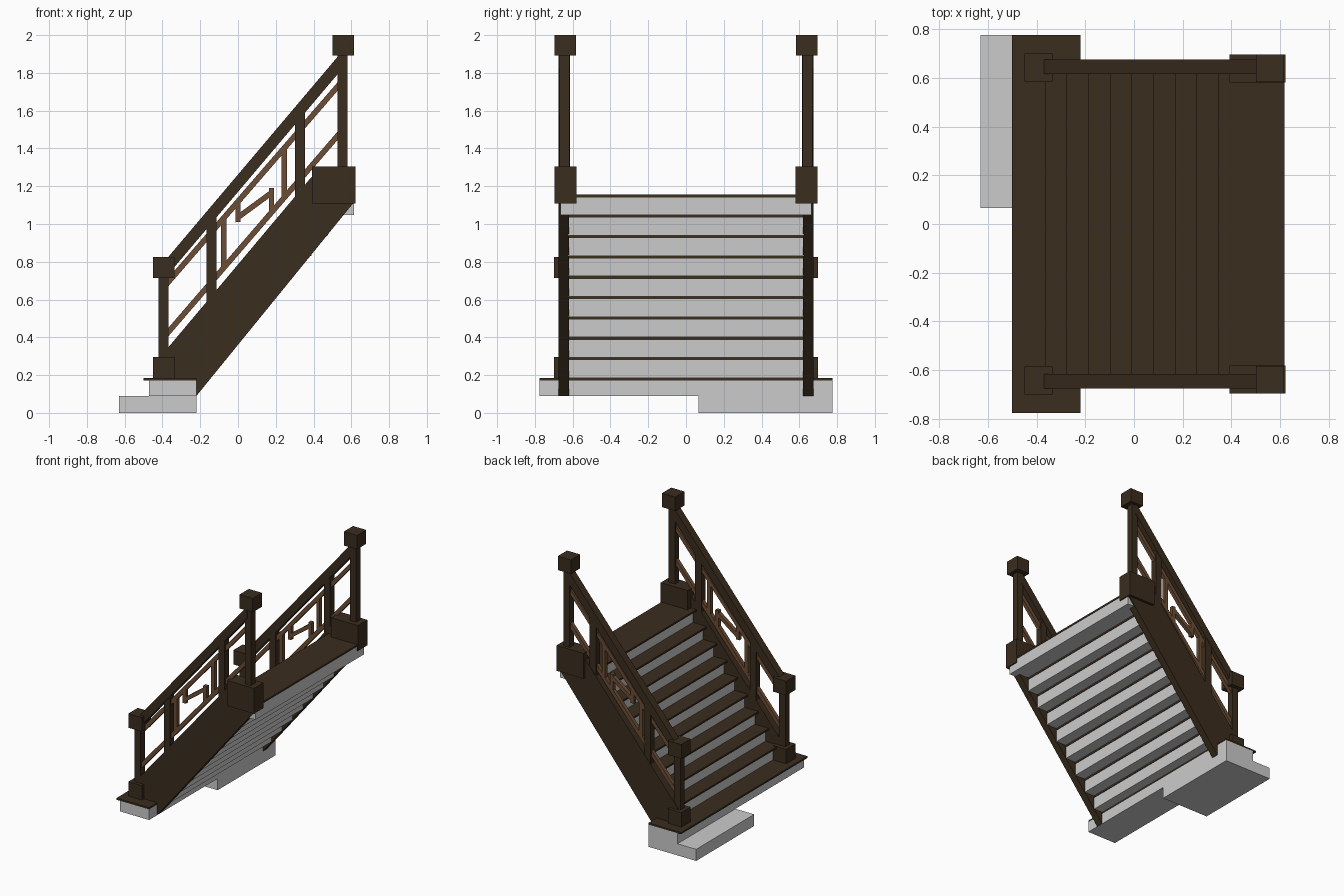
import bpy

if "Cube" in bpy.data.objects:
    bpy.data.objects.remove(bpy.data.objects["Cube"])

def material(name, rgb):
    m = bpy.data.materials.new(name)
    m.diffuse_color = (*rgb, 1)
    m.use_nodes = True
    m.node_tree.nodes["Principled BSDF"].inputs["Base Color"].default_value = m.diffuse_color
    return m

DARK = material("dark_wood", (0.043, 0.026, 0.013))
LIGHT = material("light_wood", (0.15, 0.075, 0.035))

def prism(name, pts, y0, y1, mat=None):
    """Extrude an x-z profile from y0 to y1."""
    n = len(pts)
    area = sum(pts[i][0] * pts[(i + 1) % n][1] - pts[(i + 1) % n][0] * pts[i][1] for i in range(n))
    if area < 0:
        pts = pts[::-1]
    verts = [(x, y, z) for y in (y0, y1) for x, z in pts]
    faces = [tuple(range(n)), tuple(range(2 * n - 1, n - 1, -1))]
    faces += [(i, i + n, (i + 1) % n + n, (i + 1) % n) for i in range(n)]
    me = bpy.data.meshes.new(name)
    me.from_pydata(verts, [], faces)
    ob = bpy.data.objects.new(name, me)
    bpy.context.collection.objects.link(ob)
    if mat:
        me.materials.append(mat)
    return ob

def box(name, x0, x1, y0, y1, z0, z1, mat=None):
    return prism(name, [(x0, z0), (x1, z0), (x1, z1), (x0, z1)], y0, y1, mat)

def side(name, pts, y0, y1, mat):
    """The same part on both sides of the stairs."""
    prism(name + "_left", pts, y0, y1, mat)
    prism(name + "_right", pts, -y1, -y0, mat)

def side_box(name, x0, x1, y0, y1, z0, z1, mat=DARK):
    side(name, [(x0, z0), (x1, z0), (x1, z1), (x0, z1)], y0, y1, mat)

def slanted(name, a, b, h, y0, y1, mat):
    """Sloping bar with vertical ends; h is its vertical thickness."""
    side(name, [(a[0], a[1] - h / 2), (b[0], b[1] - h / 2),
                (b[0], b[1] + h / 2), (a[0], a[1] + h / 2)], y0, y1, mat)

# bottom slab and landing step
box("ground_slab", -0.63, -0.22, 0.065, 0.775, 0, 0.09)
box("landing_step", -0.47, -0.22, -0.775, 0.775, 0.09, 0.172)
box("landing_tread", -0.5, -0.22, -0.775, 0.775, 0.172, 0.185, DARK)

# flight of steps
RISE, RUN = 0.1078, 0.0888
for i in range(9):
    top = i == 8
    x, z = -0.365 + RUN * i, 0.185 + RISE * i
    back = 0.615 if top else -0.145 + RUN * i
    w = 0.665 if top else 0.625
    box(f"step_{i + 1}", x + 0.03, back, -w, w, z, z + RISE - 0.014)
    box(f"tread_{i + 1}", x, back + 0.003, -w, w, z + RISE - 0.014, z + RISE, DARK)

# stringers
side("stringer", [(-0.22, 0.09), (0.61, 1.11), (0.61, 1.25), (0.39, 1.25),
                  (-0.4, 0.31), (-0.4, 0.185), (-0.22, 0.185)], 0.62, 0.675, DARK)

# end posts with bases and caps
side_box("lower_post_base", -0.45, -0.335, 0.585, 0.7, 0.185, 0.297)
side_box("lower_post", -0.42, -0.367, 0.617, 0.67, 0.297, 0.715)
side_box("lower_post_cap", -0.45, -0.335, 0.585, 0.7, 0.715, 0.825)
side_box("upper_post_base", 0.392, 0.623, 0.58, 0.695, 1.108, 1.305)
side_box("upper_post", 0.528, 0.58, 0.617, 0.67, 1.305, 1.895)
side_box("upper_post_cap", 0.5, 0.613, 0.582, 0.695, 1.892, 2.0)

# handrail
def rail_z(x):
    return 0.82 + 1.182 * (x + 0.335)

slanted("handrail", (-0.39, rail_z(-0.39)), (0.55, rail_z(0.55)), 0.092, 0.615, 0.675, DARK)

# intermediate posts
for n, x0 in enumerate((-0.166, 0.303)):
    x1 = x0 + 0.053
    side(f"mid_post_{n + 1}", [(x0, 0.31 + 1.19 * (x0 + 0.4)), (x1, 0.31 + 1.19 * (x1 + 0.4)),
                               (x1, rail_z(x1)), (x0, rail_z(x0))], 0.62, 0.672, DARK)

# infill bars and fret pattern
def upper_z(x):
    return 0.695 + 1.155 * (x + 0.367)

def lower_z(x):
    return 0.43 + 1.16 * (x + 0.367)

Y0, Y1 = 0.63, 0.66
for name, f in (("upper_bar", upper_z), ("lower_bar", lower_z)):
    slanted(name, (-0.39, f(-0.39)), (0.55, f(0.55)), 0.045, Y0, Y1, LIGHT)
for name, x in (("fret_front", -0.075), ("fret_back", 0.245)):
    side_box(name, x - 0.014, x + 0.014, Y0, Y1, lower_z(x), upper_z(x), LIGHT)
side_box("fret_drop", -0.014, 0.014, Y0, Y1, 1.01, upper_z(0), LIGHT)
side_box("fret_rise", 0.163, 0.191, Y0, Y1, lower_z(0.177), 1.19, LIGHT)
slanted("fret_link", (-0.014, 1.025), (0.177, 1.165), 0.036, Y0, Y1, LIGHT)
